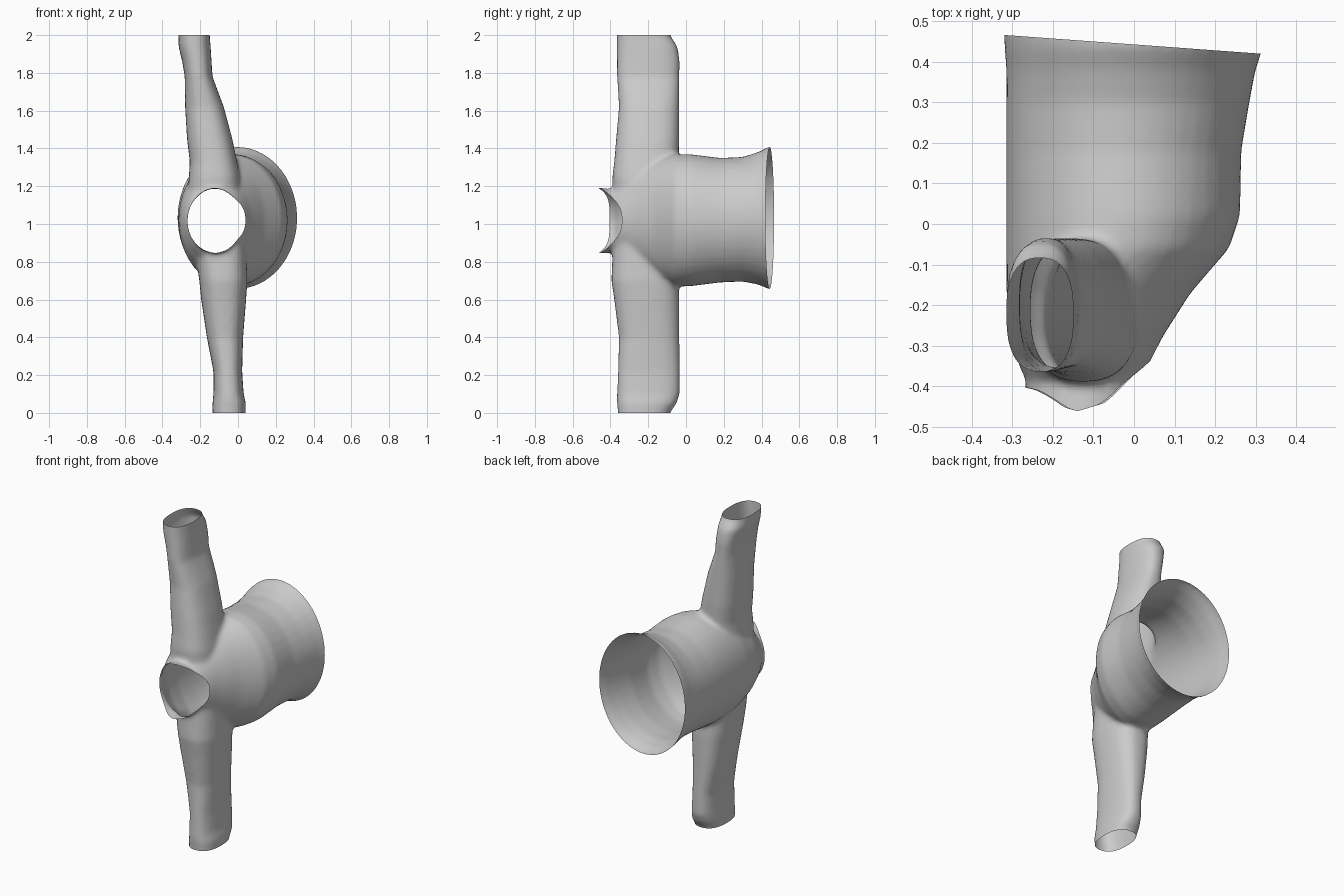
import bpy, bmesh
from math import cos, sin, pi

if "Cube" in bpy.data.objects:
    bpy.data.objects.remove(bpy.data.objects["Cube"])

N = 40
bm = bmesh.new()


def loft(rows, axis, p=1.0):
    """Closed tube. Row: position along axis, x min, x max, then min and max
    of the other cross direction. p < 1 makes the section boxier."""
    rings = []
    for t, x0, x1, v0, v1 in rows:
        ring = []
        for i in range(N):
            c, s = cos(2 * pi * i / N), sin(2 * pi * i / N)
            c = abs(c) ** p * (1 if c > 0 else -1)
            s = abs(s) ** p * (1 if s > 0 else -1)
            x = (x0 + x1) / 2 + (x1 - x0) / 2 * c
            v = (v0 + v1) / 2 + (v1 - v0) / 2 * s
            ring.append(bm.verts.new((x, t, v) if axis == 'y' else (x, v, t)))
        rings.append(ring)
    for a, b in zip(rings, rings[1:]):
        for i in range(N):
            j = (i + 1) % N
            bm.faces.new((a[i], a[j], b[j], b[i]))
    bm.faces.new(rings[0])
    bm.faces.new(rings[-1])


# Main chamber, front to back
loft([(-.40, -.25, .00, .87, 1.17), (-.36, -.28, .03, .82, 1.22),
      (-.28, -.305, .07, .76, 1.28), (-.17, -.315, .14, .70, 1.34),
      (-.06, -.315, .235, .67, 1.37), (.02, -.315, .262, .67, 1.37),
      (.18, -.315, .265, .69, 1.35), (.30, -.315, .285, .695, 1.355),
      (.38, -.315, .30, .68, 1.38), (.44, -.32, .32, .655, 1.41),
      (.60, -.32, .325, .65, 1.41)], 'y')
# Upper pipe
loft([(1.12, -.27, .02, -.385, -.05), (1.25, -.26, .01, -.39, -.045),
      (1.33, -.255, -.005, -.38, -.04), (1.45, -.27, -.03, -.37, -.035),
      (1.62, -.28, -.075, -.355, -.035), (1.78, -.282, -.135, -.365, -.035),
      (1.86, -.295, -.14, -.365, -.033), (1.94, -.315, -.145, -.365, -.045),
      (2.0, -.315, -.15, -.365, -.085), (2.1, -.315, -.15, -.365, -.085)], 'z', .8)
# Lower pipe
loft([(-.1, -.135, .04, -.36, -.09), (.0, -.135, .04, -.36, -.085),
      (.05, -.135, .042, -.365, -.05), (.10, -.13, .03, -.365, -.033),
      (.22, -.13, .022, -.36, -.033), (.40, -.165, .027, -.355, -.035),
      (.60, -.195, .043, -.38, -.035), (.70, -.205, .05, -.395, -.04),
      (.95, -.24, .04, -.385, -.05)], 'z', .8)
# Short front collar
loft([(-.28, -.255, .01, .865, 1.165), (-.37, -.265, .02, .855, 1.175),
      (-.43, -.27, .025, .845, 1.19), (-.56, -.275, .03, .84, 1.195)], 'y')
bmesh.ops.recalc_face_normals(bm, faces=bm.faces)

me = bpy.data.meshes.new("pipe_junction")
bm.to_mesh(me)
bm.free()
ob = bpy.data.objects.new("pipe_junction", me)
bpy.context.collection.objects.link(ob)

# Fuse the parts into one skin with soft joints
rm = ob.modifiers.new("fuse", 'REMESH')
rm.mode, rm.voxel_size = 'VOXEL', .014
sm = ob.modifiers.new("soften", 'SMOOTH')
sm.factor, sm.iterations = .5, 6
deps = bpy.context.evaluated_depsgraph_get()
skin = bpy.data.meshes.new_from_object(ob.evaluated_get(deps))
ob.modifiers.clear()
ob.data = skin


def collar_rim(x, z):
    """Saddle-shaped edge of the front collar: y of the rim."""
    x = min(max(x, -.27), .03)
    dz = min(1, ((z - 1.02) / .165) ** 2)
    return (-.405 + (x + .27) * .22) * (1 - dz) + (-.462 + abs(x + .14) * .3) * dz


bm = bmesh.new()
bm.from_mesh(skin)


def cut(co, no):
    bmesh.ops.bisect_plane(bm, geom=bm.verts[:] + bm.edges[:] + bm.faces[:],
                           dist=1e-5, plane_co=co, plane_no=no, clear_outer=True)


# Cut the pipe ends and the back mouth open
cut((0, 0, 2), (0, 0, 1))
cut((0, 0, 0), (0, 0, -1))
cut((0, .443, 1), (.073, 1, 0))
# Cut the collar along its curved rim
for v in bm.verts:
    v.co.y -= collar_rim(v.co.x, v.co.z)
cut((0, 0, 0), (0, -1, 0))
for v in bm.verts:
    v.co.y += collar_rim(v.co.x, v.co.z)
for f in bm.faces:
    f.smooth = True
bm.to_mesh(skin)
bm.free()
